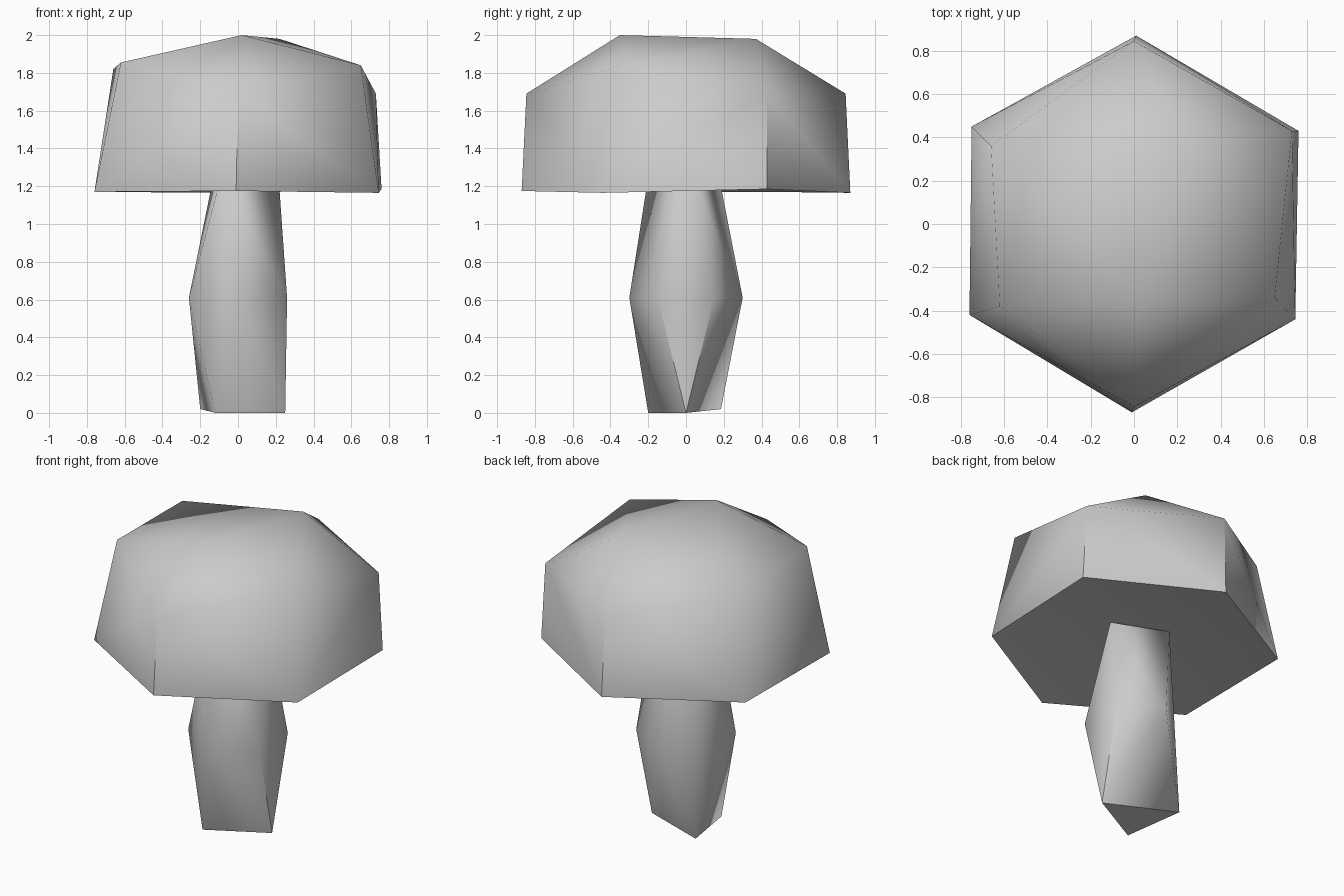
import bpy
import bmesh
from math import sin, cos, radians

default_cube = bpy.data.objects.get("Cube")
if default_cube:
    bpy.data.objects.remove(default_cube, do_unlink=True)


def make_material(name, colour):
    material = bpy.data.materials.new(name)
    material.use_nodes = True
    material.diffuse_color = colour
    shader = material.node_tree.nodes["Principled BSDF"]
    shader.inputs["Base Color"].default_value = colour
    return material


def convex_solid(points):
    """Wrap the corner points in a convex skin."""
    bm = bmesh.new()
    for point in points:
        bm.verts.new(point)
    bmesh.ops.convex_hull(bm, input=bm.verts[:])
    bmesh.ops.recalc_face_normals(bm, faces=bm.faces[:])
    bm.normal_update()
    return bm


def hollow_underside(bm, apex):
    """Join the downward faces and push their middle up into a shallow hollow."""
    underside = [face for face in bm.faces if face.normal.z < -0.9]
    joined = bmesh.ops.dissolve_faces(bm, faces=underside)["region"]
    centre = bmesh.ops.poke(bm, faces=joined)["verts"][0]
    centre.co = apex


def finish(name, bm, material, sharp_angle):
    """Turn the mesh into an object, softly shaded up to an angle."""
    mesh = bpy.data.meshes.new(name)
    bm.to_mesh(mesh)
    bm.free()
    mesh.materials.append(material)
    part = bpy.data.objects.new(name, mesh)
    bpy.context.collection.objects.link(part)
    bpy.ops.object.select_all(action="DESELECT")
    part.select_set(True)
    bpy.context.view_layer.objects.active = part
    bpy.ops.object.shade_smooth_by_angle(angle=radians(sharp_angle))


grey = make_material("plain grey", (0.6, 0.6, 0.6, 1.0))

# Cap: hexagonal rim, uneven shoulder ring, two-point crown, hollow underside
cap_rim = [
    (-0.01, -0.87, 1.175), (0.745, -0.44, 1.165), (0.76, 0.43, 1.185),
    (0.01, 0.87, 1.165), (-0.75, 0.45, 1.17), (-0.76, -0.42, 1.17),
]
cap_shoulder = [
    (0, -0.845, 1.69), (0.65, -0.34, 1.84), (0.73, 0.43, 1.69),
    (0, 0.845, 1.69), (-0.66, 0.36, 1.82), (-0.62, -0.38, 1.855),
]
cap_crown = [(0.02, -0.35, 2.0), (0.22, 0.37, 1.98)]
cap = convex_solid(cap_rim + cap_shoulder + cap_crown)
hollow_underside(cap, (0, 0, 1.28))
finish("mushroom_cap", cap, grey, 55)

# Stem: triangular foot and head around a wider waist with one corner missing
stem_foot = [(0.25, 0, 0), (-0.12, -0.2, 0), (-0.2, 0.185, 0.02)]
stem_waist = [
    (0.3 * cos(radians(angle)), 0.3 * sin(radians(angle)), 0.61)
    for angle in (-150, -90, -30, 30, 90)
]
stem_head = [(0.215, 0.035, 1.25), (-0.09, -0.2, 1.25), (-0.13, 0.175, 1.25)]
stem = convex_solid(stem_foot + stem_waist + stem_head)
finish("mushroom_stem", stem, grey, 60.3)
